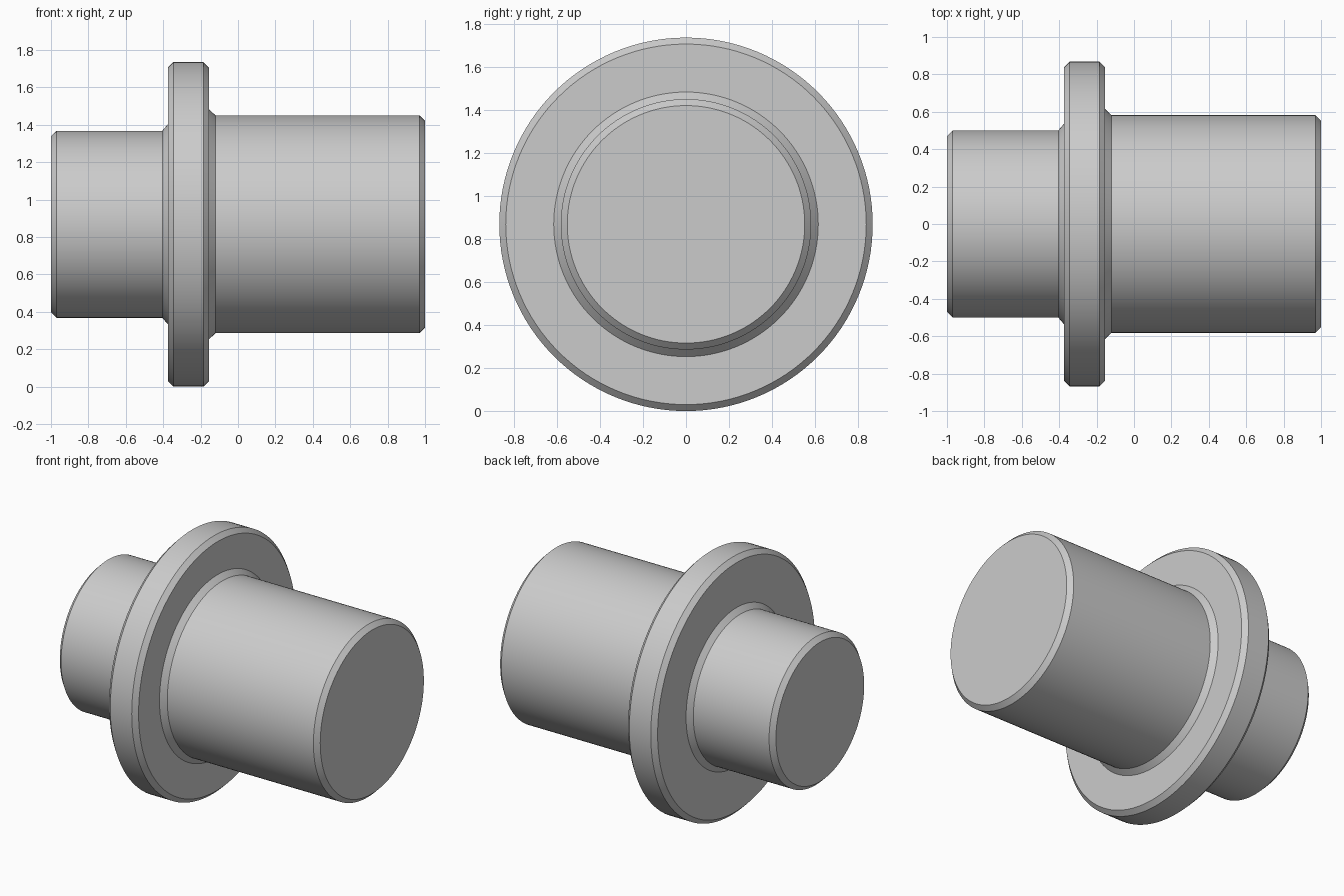
import bpy
import bmesh
import math

cube = bpy.data.objects.get("Cube")
if cube:
    bpy.data.objects.remove(cube, do_unlink=True)

SEGMENTS = 128
AXIS_HEIGHT = 0.868

steel = bpy.data.materials.new("plain_grey")
steel.use_nodes = True
grey = (0.6, 0.6, 0.6, 1.0)
steel.diffuse_color = grey
steel.node_tree.nodes["Principled BSDF"].inputs["Base Color"].default_value = grey

# Half section of the shaft, as (x, radius), from the narrow end to the wide end
profile = [
    (-1.0, 0.47), (-0.97, 0.50), (-0.405, 0.50),            # narrow journal
    (-0.375, 0.535), (-0.375, 0.838), (-0.345, 0.868),      # fillet and flange
    (-0.185, 0.868), (-0.155, 0.838), (-0.155, 0.615),
    (-0.12, 0.582), (0.97, 0.582), (1.0, 0.552),            # wide journal
]


def ring(bm, x, radius):
    """One circle of vertices around the x axis."""
    angles = (math.tau * i / SEGMENTS for i in range(SEGMENTS))
    return [bm.verts.new((x, radius * math.cos(a), radius * math.sin(a))) for a in angles]


# Revolve the section and cap both ends
bm = bmesh.new()
rings = [ring(bm, x, r) for x, r in profile]
for a, b in zip(rings, rings[1:]):
    for i in range(SEGMENTS):
        j = (i + 1) % SEGMENTS
        bm.faces.new((a[i], a[j], b[j], b[i]))
bm.faces.new(rings[0])
bm.faces.new(rings[-1])
bmesh.ops.recalc_face_normals(bm, faces=bm.faces)

mesh = bpy.data.meshes.new("flanged_shaft")
bm.to_mesh(mesh)
bm.free()
mesh.materials.append(steel)

shaft = bpy.data.objects.new("flanged_shaft", mesh)
shaft.location.z = AXIS_HEIGHT
bpy.context.collection.objects.link(shaft)

# Round walls smooth, chamfer edges sharp
bpy.ops.object.select_all(action="DESELECT")
shaft.select_set(True)
bpy.context.view_layer.objects.active = shaft
bpy.ops.object.shade_smooth_by_angle(angle=math.radians(30))
